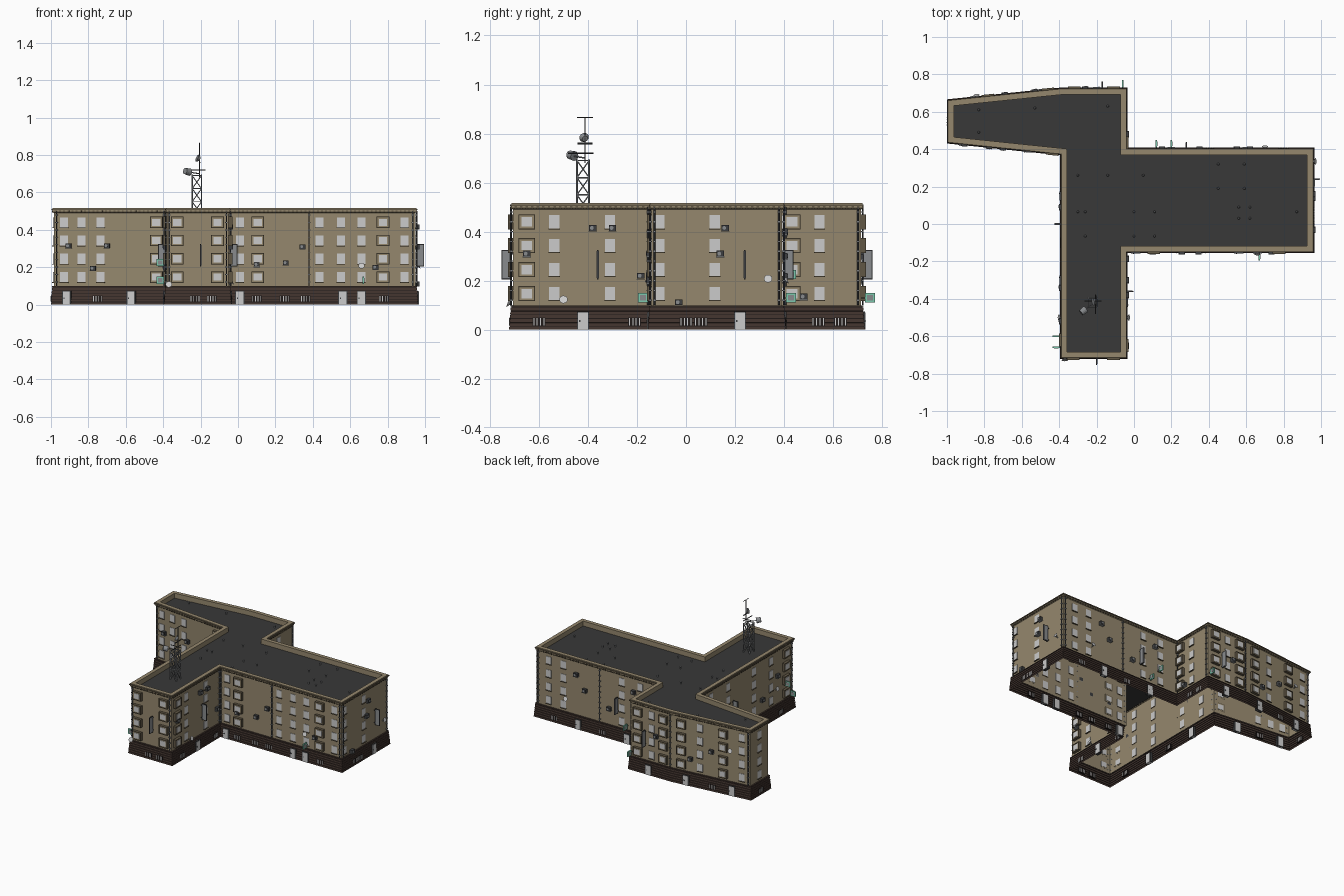
import bpy, bmesh
from mathutils import Matrix, Vector

if "Cube" in bpy.data.objects:
    bpy.data.objects.remove(bpy.data.objects["Cube"])


def material(name, r, g, b):
    m = bpy.data.materials.new(name)
    m.use_nodes = True
    m.diffuse_color = (r, g, b, 1)
    m.node_tree.nodes["Principled BSDF"].inputs["Base Color"].default_value = (r, g, b, 1)
    return m


TAN = material("tan plaster", .30, .245, .155)
TRIM = material("dark tan trim", .12, .095, .06)
BROWN = material("brown cladding", .055, .035, .028)
JOINT = material("dark joint", .015, .011, .01)
ROOF = material("roof felt", .04, .04, .04)
PALE = material("pale glass", .6, .6, .6)
IRON = material("dark iron", .045, .047, .05)
STEEL = material("grey steel", .25, .26, .27)
MINT = material("mint green", .2, .58, .42)

parts = {}


def part(name, mat):
    """Mesh under construction for a named part."""
    return parts.setdefault(name, (bmesh.new(), mat))[0]


def box(name, mat, frame, centre, size):
    bmesh.ops.create_cube(part(name, mat), size=1,
                          matrix=frame @ Matrix.Translation(centre) @ Matrix.Diagonal((*size, 1)))


def rod(name, mat, p, q, r1, r2=None, sides=6):
    p, q = Vector(p), Vector(q)
    turn = (q - p).to_track_quat('Z', 'Y').to_matrix().to_4x4()
    bmesh.ops.create_cone(part(name, mat), cap_ends=True, segments=sides, radius1=r1,
                          radius2=r1 if r2 is None else r2, depth=(q - p).length,
                          matrix=Matrix.Translation((p + q) / 2) @ turn)


# Footprint, clockwise from the north-west corner
PLAN = [Vector(p) for p in (
    (-.985, .652), (-.385, .714), (-.05, .714), (-.05, .392), (.948, .392), (.948, -.14),
    (-.05, -.14), (-.05, -.706), (-.38, -.706), (-.38, .382), (-.985, .445))]
N = len(PLAN)
(NORTH_SLANT, NORTH, NORTH_EAST, EAST_BACK, EAST, EAST_FRONT,
 SOUTH_EAST, SOUTH, SOUTH_WEST, WEST_FRONT, WEST) = range(N)


def side(i):
    """Start, direction and outward normal of a wall."""
    a, b = PLAN[i], PLAN[(i + 1) % N]
    d = (b - a).normalized()
    return a, d, Vector((-d.y, d.x)), (b - a).length


def frame_at(i, c, z):
    """Frame on a wall: x along it, y outward. c is the world x or y."""
    a, d, n, _ = side(i)
    k = 0 if abs(d.x) > abs(d.y) else 1
    p = a + d * ((c - a[k]) / d[k])
    return Matrix(((d.x, n.x, 0, p.x), (d.y, n.y, 0, p.y), (0, 0, 1, z), (0, 0, 0, 1)))


def outline(off):
    pts = []
    for i in range(N):
        n1, n2 = side(i - 1)[2], side(i)[2]
        pts.append(PLAN[i] + (n1 + n2) * off / (1 + n1.dot(n2)))
    return pts


def loft(name, profile, mats, rule=None, cap=None):
    """Sweep an (offset, height) profile round the footprint."""
    bm = bmesh.new()
    rings = [[bm.verts.new((p.x, p.y, z)) for p in outline(o)] for o, z in profile]
    for k, (lo, hi) in enumerate(zip(rings, rings[1:])):
        for i in range(N):
            j = (i + 1) % N
            f = bm.faces.new((lo[j], lo[i], hi[i], hi[j]))
            f.material_index = rule(k) if rule else 0
    if cap is not None:
        bm.faces.new(rings[-1][::-1]).material_index = cap
    finish(name, bm, mats)


def finish(name, bm, mats):
    mesh = bpy.data.meshes.new(name)
    bm.to_mesh(mesh)
    bm.free()
    for m in mats:
        mesh.materials.append(m)
    bpy.context.collection.objects.link(bpy.data.objects.new(name, mesh))


# Walls with parapet and roof deck
loft("walls_and_roof", [(0, .092), (0, .49), (.006, .496), (.006, .516), (-.022, .516), (-.022, .48)],
     [TAN, ROOF], cap=1)

# Flared plinth of overlapping boards with dark joints
ROWS = 6
boards = []
for r in range(ROWS):
    z, o = .094 * r / ROWS, .016 - .007 * r / ROWS
    boards += [(o, z), (o - .001, z + .012), (o - .004, z + .0125), (o - .004, z + .0155)]
loft("plinth", boards + [(.01, .094), (.01, .099), (0, .099)], [BROWN, JOINT],
     rule=lambda k: 1 if k % 4 == 2 and k < 4 * ROWS else 0)

# Cornice ledge and dentils along every wall
loft("cornice_ledge", [(.006, .505), (.011, .505), (.011, .511), (.006, .511)], [TRIM])
for i in range(N):
    a, d, n, length = side(i)
    count = int(length / .022)
    turn = Matrix(((d.x, n.x, 0, a.x), (d.y, n.y, 0, a.y), (0, 0, 1, 0), (0, 0, 0, 1)))
    for k in range(count):
        box("cornice_dentils", TRIM, turn, ((k + .5) * length / count, .005, .498), (.01, .01, .012))

# Windows on four storeys: plain panes and projecting boxed frames
plain = {WEST_FRONT: (-.93, -.837, -.735), EAST_FRONT: (.01, .435, .55, .66, .89),
         SOUTH_EAST: (-.537, -.31), EAST: (-.108, .117), NORTH_EAST: (.545,),
         EAST_BACK: (.1, .25, .73, .85), NORTH: (-.22,), NORTH_SLANT: (-.92, -.6),
         SOUTH_WEST: (-.45, -.25, .05, .25), WEST: (.55,)}
boxed = {WEST_FRONT: (-.435,), SOUTH: (-.325, -.11), EAST_FRONT: (.105, .775), SOUTH_EAST: (-.65,),
         NORTH_EAST: (.433,), NORTH: (-.32, -.11), NORTH_SLANT: (-.78, -.46), SOUTH_WEST: (-.62,)}
for z in (.147, .245, .343, .44):
    for i, cs in plain.items():
        for c in cs:
            f = frame_at(i, c, z)
            box("window_panes", PALE, f, (0, 0, 0), (.042, .006, .054))
            box("window_sills", TRIM, f, (0, .003, -.029), (.046, .012, .004))
    for i, cs in boxed.items():
        for c in cs:
            f = frame_at(i, c, z)
            box("window_boxes", TAN, f, (0, .008, 0), (.06, .018, .052))
            box("boxed_panes", PALE, f, (0, .008, 0), (.044, .022, .038))
            for s in (-1, 1):
                box("window_surrounds", TRIM, f, (0, .01, s * .028), (.068, .02, .005))
                box("window_surrounds", TRIM, f, (s * .0315, .01, 0), (.005, .02, .056))

# Doors and basement grilles in the plinth
doors = {WEST_FRONT: (-.915, -.57), EAST_FRONT: (.01, .56, .66), SOUTH_EAST: (-.42,), EAST: (.22,),
         EAST_BACK: (.2, .6), NORTH_SLANT: (-.85, -.5), NORTH: (-.2,), SOUTH_WEST: (-.3, .15)}
for i, cs in doors.items():
    for c in cs:
        f = frame_at(i, c, 0)
        box("door_frames", IRON, f, (0, .006, .037), (.05, .022, .074))
        box("doors", PALE, f, (0, .006, .035), (.04, .026, .07))
        box("door_handles", IRON, f, (.013, .019, .035), (.005, .004, .008))
grilles = {WEST_FRONT: (-.75,), SOUTH: (-.23, -.14), EAST_FRONT: (.1, .25, .36, .78), SOUTH_EAST: (-.21, -.6),
           EAST: (0, .06), NORTH_EAST: (.54, .63), EAST_BACK: (.4, .8), NORTH_SLANT: (-.7,),
           SOUTH_WEST: (-.55, -.1), WEST: (.55,)}
for i, cs in grilles.items():
    for c in cs:
        f = frame_at(i, c, .032)
        box("grille_backs", JOINT, f, (0, .008, 0), (.054, .014, .034))
        for k in range(4):
            box("grille_bars", PALE, f, ((k - 1.5) * .014, .008, 0), (.004, .017, .03))

# Downpipes with clamps
pipes = {WEST_FRONT: (-.97, -.395), EAST_FRONT: (-.038, .38, .935), SOUTH: (-.368, -.062),
         EAST: (-.128, .38), SOUTH_EAST: (-.155,), NORTH_EAST: (.405, .702), EAST_BACK: (.43, .935),
         NORTH: (-.373,), NORTH_SLANT: (-.972,), SOUTH_WEST: (-.69, .36)}
for i, cs in pipes.items():
    for c in cs:
        f = frame_at(i, c, 0)
        rod("downpipes", IRON, f @ Vector((0, .007, .1)), f @ Vector((0, .007, .5)), .004)
        for k in range(10):
            box("pipe_clamps", STEEL, f, (0, .005, .12 + k * .04), (.013, .012, .005))

# Air conditioners
coolers = {WEST_FRONT: ((-.905, .315), (-.7, .315), (-.775, .195)),
           EAST_FRONT: ((.345, .31), (.255, .225), (.1, .215), (.735, .2)),
           SOUTH_EAST: ((-.38, .415), (-.3, .415), (-.65, .31), (-.185, .22)),
           EAST: ((.14, .31), (.16, .415), (-.03, .112)), NORTH_EAST: ((.48, .135),),
           EAST_BACK: ((.55, .3), (.35, .22), (.15, .395), (.62, .4)),
           NORTH_SLANT: ((-.69, .29), (-.53, .2)), NORTH: ((-.26, .3),),
           SOUTH_WEST: ((-.52, .31), (.09, .3), (-.34, .2))}
for i, spots in coolers.items():
    for c, z in spots:
        f = frame_at(i, c, z)
        box("cooler_cases", IRON, f, (0, .011, 0), (.03, .022, .024))
        rod("cooler_fans", STEEL, f @ Vector((.004, .021, 0)), f @ Vector((.004, .0235, 0)), .008, sides=10)
        box("cooler_brackets", STEEL, f, (0, .011, -.014), (.034, .022, .003))

# Wall dishes
for i, c, z in ((EAST_FRONT, .66, .205), (SOUTH_EAST, -.5, .12), (EAST, .335, .205), (SOUTH, -.37, .105),
                (NORTH_SLANT, -.84, .33), (EAST_BACK, .7, .2), (SOUTH_WEST, -.5, .22)):
    f = frame_at(i, c, z)
    rod("dish_arms", STEEL, f @ Vector((0, 0, -.01)), f @ Vector((0, .016, 0)), .003)
    rod("wall_dishes", PALE, f @ Vector((0, .014, 0)), f @ Vector((0, .022, .003)), .007, .017, 14)

# Hanging signs: tall framed boards and small mint squares
for i, c in ((EAST, .24), (SOUTH_EAST, -.36), (SOUTH, -.2), (NORTH, -.17), (EAST_BACK, .28), (SOUTH_WEST, 0)):
    f = frame_at(i, c, .265)
    box("sign_frames", IRON, f, (0, .028, 0), (.006, .038, .12))
    box("sign_faces", STEEL, f, (0, .028, 0), (.009, .03, .11))
    for s in (-1, 1):
        box("sign_brackets", IRON, f, (0, .006, s * .045), (.005, .014, .005))
for i, c, z in ((EAST_FRONT, .67, .13), (EAST_BACK, .2, .13), (EAST_BACK, .12, .225), (NORTH, -.06, .13),
                (SOUTH_WEST, -.66, .13), (SOUTH_WEST, -.6, .225)):
    f = frame_at(i, c, z)
    box("mint_signs", MINT, f, (0, .036, 0), (.008, .04, .038))
    box("mint_sign_insets", STEEL, f, (0, .036, 0), (.01, .024, .022))
    box("mint_sign_brackets", IRON, f, (0, .008, 0), (.004, .018, .004))

# Roof vents
for x, ys in ((-.83, (.61, .49)), (-.53, (.62,)), (-.14, (.63, .26)), (-.3, (.26, .065)), (-.26, (.065, -.065)),
              (.05, (.26,)), (0, (.065, -.065)), (.11, (.065, -.065)), (.45, (.32, .19)), (.59, (.32, .19)),
              (.56, (.09, .03)), (.62, (.09, .03)), (.87, (.065,))):
    for y in ys:
        rod("roof_vents", STEEL, (x, y, .48), (x, y, .495), .004)
        rod("vent_caps", STEEL, (x, y, .495), (x, y, .5), .007, .002)

# Lattice mast
mx, my, h, base, tier = -.22, -.42, .025, .48, .07
corners = [(mx - h, my - h), (mx + h, my - h), (mx + h, my + h), (mx - h, my + h)]
for a, b in zip(corners, corners[1:] + corners[:1]):
    rod("mast_legs", STEEL, (*a, base), (*a, .695), .004)
    for k in range(3):
        lo, hi = base + k * tier, base + (k + 1) * tier
        rod("mast_braces", STEEL, (*a, lo), (*b, hi), .0025)
        rod("mast_braces", STEEL, (*b, lo), (*a, hi), .0025)
        rod("mast_rings", STEEL, (*a, hi), (*b, hi), .0025)

# Aerial pole, cross arms and drum dishes
px, py = -.205, -.412
rod("aerial_pole", IRON, (px, py, .68), (px, py, .865), .003)
rod("cross_arms", IRON, (px - .06, py, .72), (px + .03, py, .72), .003)
rod("cross_arms", IRON, (px, py - .07, .72), (px, py + .035, .72), .003)
rod("cross_arms", IRON, (px, py - .03, .76), (px, py + .03, .76), .004)
rod("cross_arms", IRON, (px, py - .032, .865), (px, py + .032, .865), .002)
rod("drum_dishes", STEEL, (-.258, -.455, .708), (-.283, -.475, .714), .02, .017, 14)
rod("dish_arms", STEEL, (px, py, .7), (-.26, -.457, .708), .003)
rod("drum_dishes", STEEL, (px, py, .778), (px - .014, py - .004, .784), .012, .02, 14)

for name, (bm, mat) in parts.items():
    finish(name, bm, [mat])
